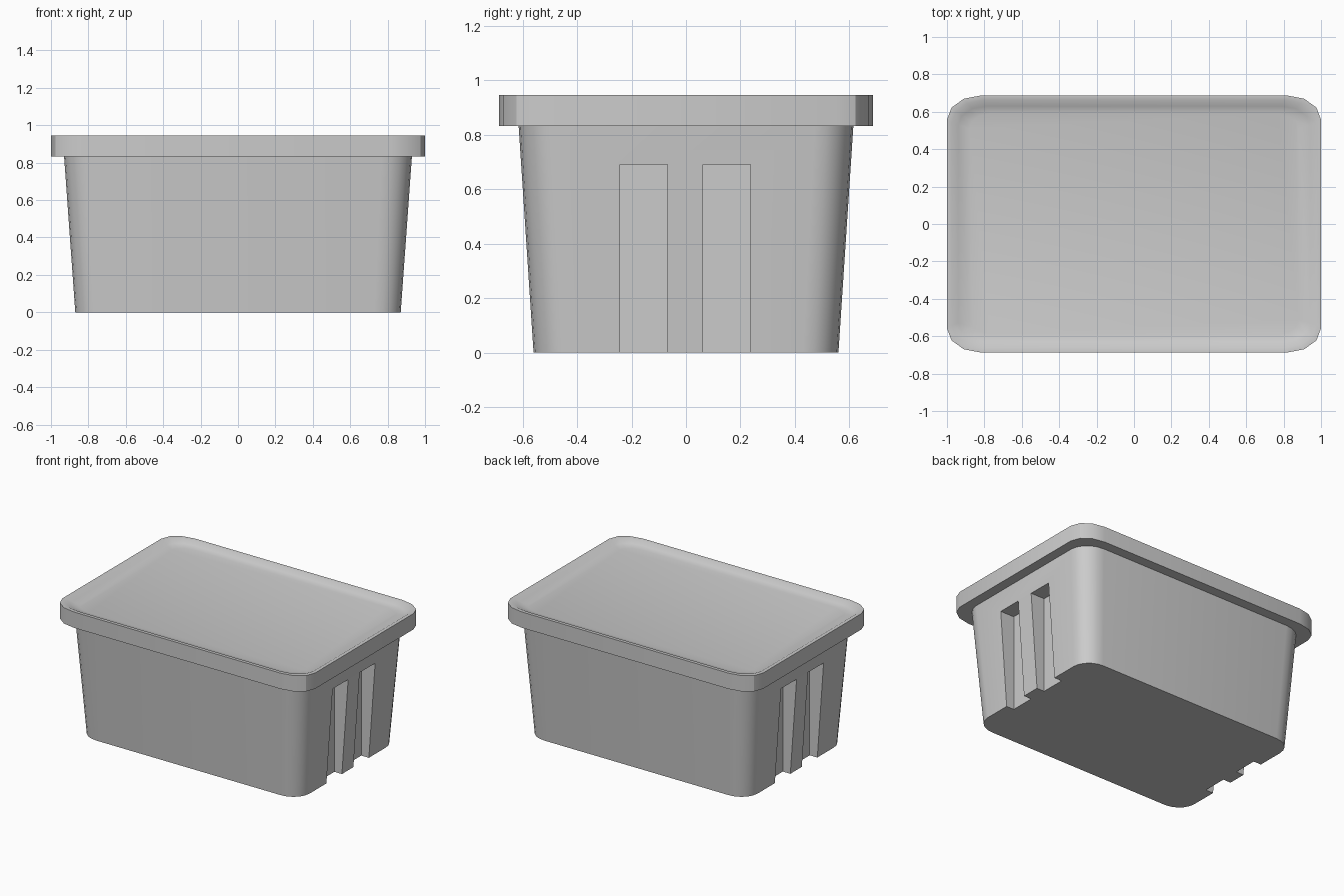
import bpy, bmesh, math

cube = bpy.data.objects.get("Cube")
if cube:
    bpy.data.objects.remove(cube, do_unlink=True)

# Single plastic colour
grey = bpy.data.materials.new("grey plastic")
grey.use_nodes = True
colour = (0.6, 0.6, 0.6, 1)
grey.diffuse_color = colour
grey.node_tree.nodes["Principled BSDF"].inputs["Base Color"].default_value = colour


def rounded_ring(bm, half_x, half_y, z, rx, ry, segments):
    """Rounded rectangle of vertices with elliptical corners."""
    ring = []
    for corner, (sx, sy) in enumerate([(1, 1), (-1, 1), (-1, -1), (1, -1)]):
        for i in range(segments + 1):
            a = math.pi / 2 * (corner + i / segments)
            ring.append(bm.verts.new((sx * (half_x - rx) + rx * math.cos(a),
                                      sy * (half_y - ry) + ry * math.sin(a), z)))
    return ring


def loft(name, sections, segments):
    """Skin stacked rounded rectangles and cap both ends."""
    bm = bmesh.new()
    rings = [rounded_ring(bm, *s, segments) for s in sections]
    n = len(rings[0])
    for low, high in zip(rings, rings[1:]):
        for i in range(n):
            j = (i + 1) % n
            bm.faces.new((low[i], low[j], high[j], high[i]))
    bm.faces.new(rings[0][::-1])
    bm.faces.new(rings[-1])
    mesh = bpy.data.meshes.new(name)
    bm.to_mesh(mesh)
    bm.free()
    mesh.materials.append(grey)
    obj = bpy.data.objects.new(name, mesh)
    bpy.context.collection.objects.link(obj)
    return obj


def smooth(obj):
    bpy.ops.object.select_all(action="DESELECT")
    obj.select_set(True)
    bpy.context.view_layer.objects.active = obj
    bpy.ops.object.shade_smooth_by_angle(angle=math.radians(32))


# Tapered tub
tub = loft("tub", [(0.87, 0.56, 0, 0.14, 0.13),
                   (0.93, 0.615, 0.835, 0.16, 0.14)], 5)

# Two upright grooves in each end of the tub
bm = bmesh.new()
for side in (-1, 1):
    for y in (-0.155, 0.15):
        made = bmesh.ops.create_cube(bm, size=1)["verts"]
        bmesh.ops.scale(bm, vec=(0.4, 0.175, 0.79), verts=made)
        bmesh.ops.translate(bm, vec=(side * 1.01, y, 0.295), verts=made)
mesh = bpy.data.meshes.new("groove_cutter")
bm.to_mesh(mesh)
bm.free()
mesh.materials.append(grey)
cutter = bpy.data.objects.new("groove_cutter", mesh)
bpy.context.collection.objects.link(cutter)

cut = tub.modifiers.new("grooves", "BOOLEAN")
cut.operation = "DIFFERENCE"
cut.solver = "EXACT"
cut.object = cutter
bpy.context.view_layer.objects.active = tub
bpy.ops.object.modifier_apply(modifier=cut.name)
bpy.data.objects.remove(cutter, do_unlink=True)
smooth(tub)

# Lid with a narrow rim and a shallow dished top
lid = loft("lid", [(1.0, 0.687, 0.832, 0.18, 0.13),
                   (1.0, 0.687, 0.945, 0.18, 0.13),
                   (0.975, 0.662, 0.945, 0.17, 0.12),
                   (0.94, 0.63, 0.925, 0.15, 0.10),
                   (0.88, 0.59, 0.915, 0.11, 0.08)], 3)
smooth(lid)
